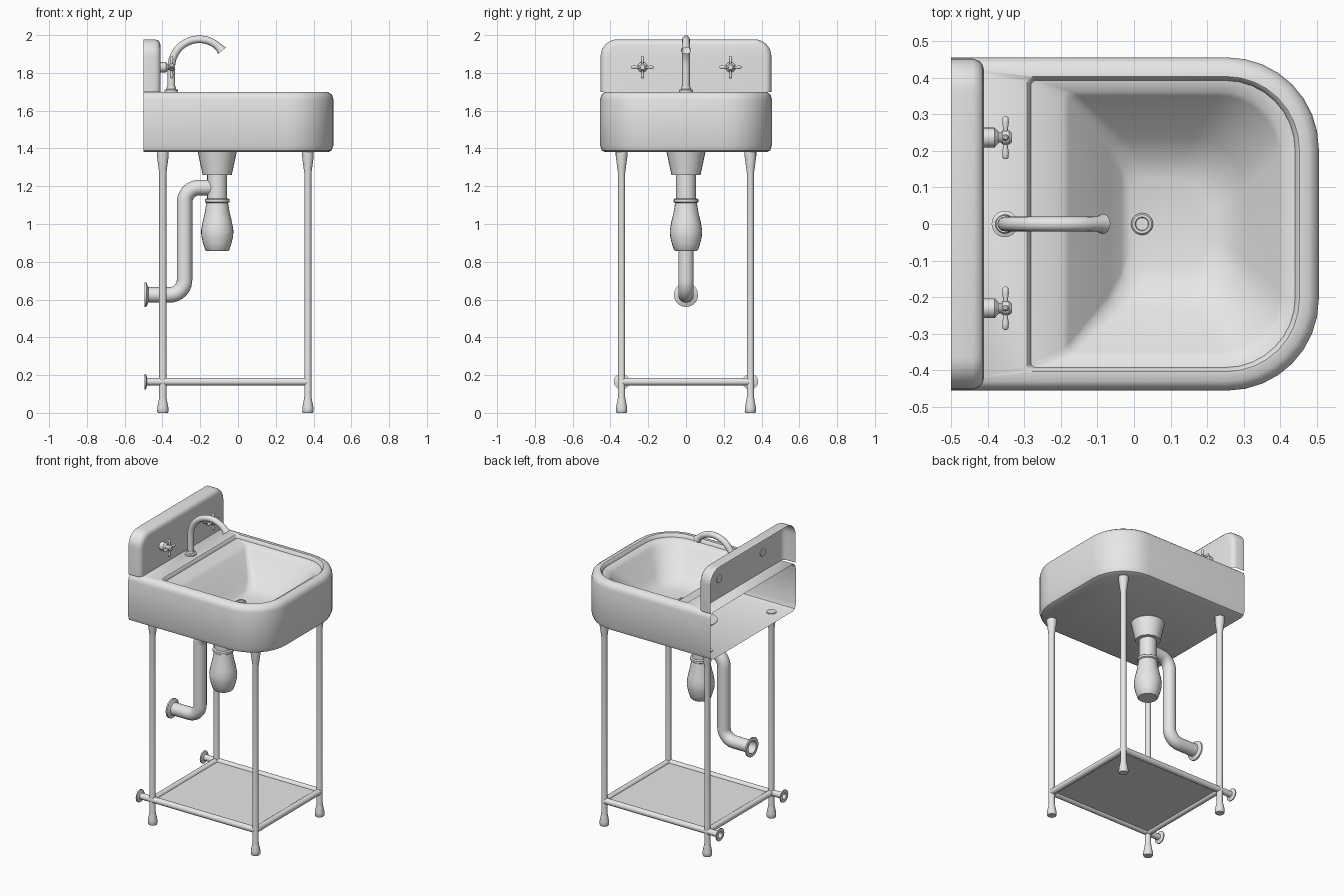
import bpy, bmesh
from math import sin, cos, pi, radians
from mathutils import Vector

cube = bpy.data.objects.get("Cube")
if cube:
    bpy.data.objects.remove(cube)

GREY = (0.8, 0.8, 0.8, 1)
mat = bpy.data.materials.new("plain grey")
mat.use_nodes = True
mat.diffuse_color = GREY
mat.node_tree.nodes["Principled BSDF"].inputs["Base Color"].default_value = GREY
parts = []


def loft(name, rings, cap_start=True, cap_end=True, drop=None):
    """Skin a list of equal-length closed rings; drop removes unwanted faces."""
    bm = bmesh.new()
    loops = [[bm.verts.new(p) for p in ring] for ring in rings]
    n = len(loops[0])
    for a, b in zip(loops, loops[1:]):
        for i in range(n):
            j = (i + 1) % n
            bm.faces.new((a[i], a[j], b[j], b[i]))
    if cap_start:
        bm.faces.new(loops[0][::-1])
    if cap_end:
        bm.faces.new(loops[-1])
    bmesh.ops.remove_doubles(bm, verts=bm.verts, dist=0.0001)
    if drop:
        gone = [f for f in bm.faces if all(drop(v.co) for v in f.verts)]
        bmesh.ops.delete(bm, geom=gone, context='FACES')
    mesh = bpy.data.meshes.new(name)
    bm.to_mesh(mesh)
    bm.free()
    mesh.materials.append(mat)
    obj = bpy.data.objects.new(name, mesh)
    bpy.context.collection.objects.link(obj)
    parts.append(obj)
    return obj


def rounded(a0, a1, half, r0, r1, steps=8):
    """Rectangle outline with radius r0 at the a0 end and r1 at the a1 end."""
    corners = [(a1 - r1, half - r1, r1), (a0 + r0, half - r0, r0),
               (a0 + r0, r0 - half, r0), (a1 - r1, r1 - half, r1)]
    return [(x + r * cos(pi / 2 * (k + s / steps)), y + r * sin(pi / 2 * (k + s / steps)))
            for k, (x, y, r) in enumerate(corners) for s in range(steps + 1)]


def circle(center, axis, r, sides):
    t = Vector(axis).normalized()
    u = Vector((1, 0, 0)) if abs(t.y) > 0.9 else Vector((0, 1, 0))
    v = t.cross(u)
    return [Vector(center) + r * (u * cos(2 * pi * i / sides) + v * sin(2 * pi * i / sides))
            for i in range(sides)]


def lathe(name, origin, axis, profile, sides=20, caps=(True, True)):
    """Turned part: profile is (distance along axis, radius)."""
    o, t = Vector(origin), Vector(axis)
    return loft(name, [circle(o + t * d, t, r, sides) for d, r in profile], *caps)


def pipe(name, pts, radii, sides=20, caps=(True, True)):
    pts = [Vector(p) for p in pts]
    last = len(pts) - 1
    rings = [circle(p, pts[min(i + 1, last)] - pts[max(i - 1, 0)], radii[i], sides)
             for i, p in enumerate(pts)]
    return loft(name, rings, *caps)


def arc(cx, cz, r, start, end, steps=10):
    angles = [radians(start + (end - start) * i / steps) for i in range(steps + 1)]
    return [(cx + r * cos(a), 0, cz + r * sin(a)) for a in angles]


X, Y, Z = (1, 0, 0), (0, 1, 0), (0, 0, 1)
BACK = -0.5

# Basin: one hollow skin from the underside, over the rim, into the bowl; back is open
basin = [
    (BACK, 0.475, 0.425, 0, 0.23, 1.38),
    (BACK, 0.495, 0.446, 0, 0.245, 1.389),
    (BACK, 0.505, 0.455, 0, 0.25, 1.415),
    (BACK, 0.505, 0.455, 0, 0.25, 1.66),
    (BACK, 0.498, 0.448, 0, 0.245, 1.684),
    (BACK, 0.478, 0.43, 0, 0.23, 1.698),
    (-0.292, 0.452, 0.403, 0.015, 0.2, 1.70),
    (-0.286, 0.445, 0.397, 0.015, 0.195, 1.694),
    (-0.282, 0.44, 0.392, 0.015, 0.19, 1.677),
    (-0.195, 0.408, 0.362, 0.02, 0.17, 1.67),
    (-0.178, 0.396, 0.35, 0.025, 0.165, 1.655),
    (-0.07, 0.3, 0.235, 0.04, 0.14, 1.535),
    (-0.035, 0.26, 0.18, 0.05, 0.12, 1.49),
    (-0.015, 0.2, 0.12, 0.05, 0.09, 1.472),
]
loft("basin", [[(x, y, z) for x, y in rounded(*shape)] for *shape, z in basin],
     drop=lambda p: p.x < BACK + 0.0005)

# Splashback: hollow panel, open behind and below
splash = [(0, 1.978, 0.452, 0.09), (0.06, 1.978, 0.452, 0.09), (0.078, 1.971, 0.445, 0.085),
          (0.087, 1.96, 0.434, 0.08), (0.09, 1.945, 0.42, 0.07)]
loft("splashback", [[(BACK + d, -b, a) for a, b in rounded(1.698, top, half, 0, r)]
                    for d, top, half, r in splash],
     cap_start=False, drop=lambda p: p.z < 1.6985)

# Drain in the bowl
lathe("drain", (0.022, 0, 1.465), Z, [(0, 0.03), (0.016, 0.03), (0.02, 0.026), (0.02, 0.019),
                                      (0.014, 0.017)])

# Spout
lathe("spout_base", (-0.353, 0, 1.698), Z, [(0, 0.036), (0.012, 0.036), (0.016, 0.026),
                                            (0.03, 0.024)])
neck = [(-0.353, 0, 1.70)] + arc(-0.205, 1.83, 0.148, 180, 36, 18)
pipe("spout", neck, [0.02] * (len(neck) - 2) + [0.021, 0.027], caps=(True, False))

# Taps with cross handles
for side, y in (("left", 0.236), ("right", -0.23)):
    lathe(side + "_tap_body", (-0.415, y, 1.83), X,
          [(0, 0.027), (0.034, 0.027), (0.046, 0.014), (0.052, 0.014), (0.056, 0.019),
           (0.074, 0.019), (0.082, 0.012)])
    for axis in (Y, Z):
        ends = [(0, 0.004), (0.004, 0.008), (0.018, 0.009), (0.045, 0.005)]
        bar = ends + [(0.118 - d, r) for d, r in reversed(ends)]
        lathe(side + "_tap_handle", Vector((-0.351, y, 1.83)) - Vector(axis) * 0.059,
              axis, bar, 10)

# Bottle trap below the basin
lathe("waste_cone", (-0.11, 0, 0), Z, [(1.26, 0.077), (1.385, 0.104)], 24)
lathe("trap_neck", (-0.11, 0, 0), Z, [(1.1, 0.053), (1.265, 0.053)], 24)
lathe("trap_collar", (-0.11, 0, 0), Z, [(1.112, 0.06), (1.116, 0.065), (1.13, 0.065),
                                        (1.134, 0.06)], 24)
lathe("trap_bottle", (-0.11, 0, 0), Z,
      [(0.857, 0.058), (0.863, 0.064), (0.9, 0.076), (0.935, 0.084), (0.965, 0.086),
       (1.01, 0.078), (1.06, 0.066), (1.115, 0.057)], 24)

# Waste pipe to the wall
run = ([(-0.13, 0, 1.193)] + arc(-0.205, 1.115, 0.078, 90, 180)
       + arc(-0.361, 0.703, 0.078, 0, -90) + [(-0.49, 0, 0.625)])
pipe("waste_pipe", run, [0.041] * len(run), caps=(True, False))
lathe("waste_flange", (-0.495, 0, 0.625), X,
      [(0.02, 0.041), (0, 0.041), (0, 0.064), (0.01, 0.064), (0.016, 0.05), (0.02, 0.041)],
      24, (False, False))

# Legs
LEG_X, LEG_Y, RAIL_Z = (-0.398, 0.37), 0.341, 0.165
leg = [(0, 0.026), (0.006, 0.03), (0.03, 0.029), (0.065, 0.022), (0.085, 0.019),
       (1.27, 0.019), (1.3, 0.023), (1.36, 0.031), (1.386, 0.031)]
for end, x in zip(("back", "front"), LEG_X):
    for side, y in (("left", LEG_Y), ("right", -LEG_Y)):
        lathe(f"{end}_{side}_leg", (x, y, 0), Z, leg, 16)
    lathe(end + "_rail", (x, -LEG_Y, RAIL_Z), Y, [(0, 0.02), (2 * LEG_Y, 0.02)], 16)

# Side rails, running on to wall flanges
for side, y in (("left", LEG_Y), ("right", -LEG_Y)):
    lathe(side + "_rail", (0, y, RAIL_Z), X, [(-0.492, 0.02), (LEG_X[1], 0.02)], 16,
          (False, True))
    lathe(side + "_wall_flange", (-0.495, y, RAIL_Z), X,
          [(0.014, 0.02), (0, 0.02), (0, 0.042), (0.007, 0.042), (0.014, 0.02)], 12,
          (False, False))

# Shelf
loft("shelf", [[(x, y, z) for x, y in rounded(*LEG_X, LEG_Y, 0, 0)]
               for z in (RAIL_Z - 0.004, RAIL_Z + 0.004)])

# Soft shading with crisp edges
bpy.ops.object.select_all(action='DESELECT')
for obj in parts:
    obj.select_set(True)
bpy.context.view_layer.objects.active = parts[0]
bpy.ops.object.shade_smooth_by_angle(angle=radians(40))
